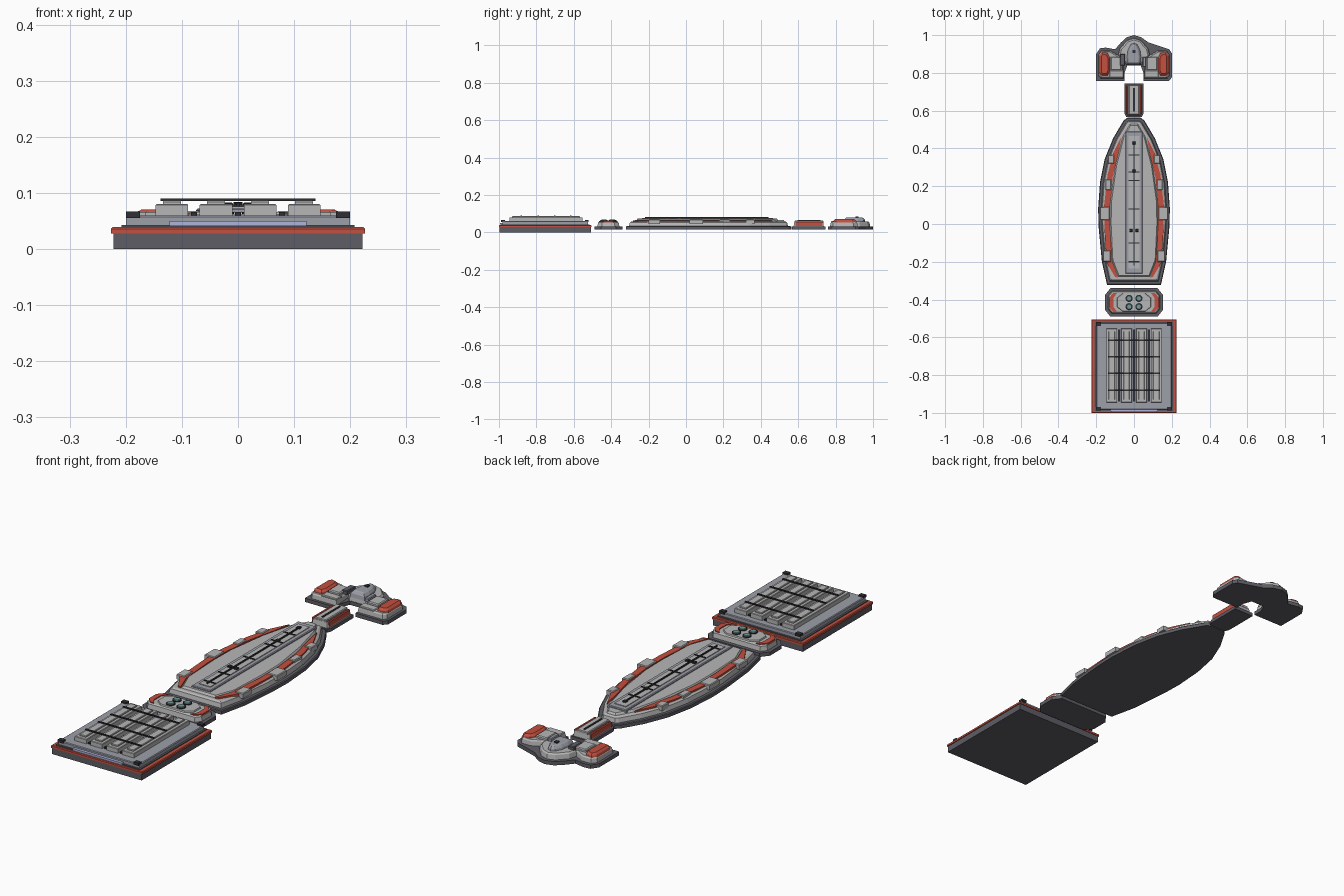
import bpy, bmesh, math
from mathutils import Vector


def mat(name, r, g, b):
    m = bpy.data.materials.new(name)
    m.diffuse_color = (r, g, b, 1)
    return m


DARK = mat("dark_grey", 0.11, 0.11, 0.13)
BLACK = mat("black_trim", 0.03, 0.03, 0.035)
RED = mat("red_paint", 0.55, 0.08, 0.05)
STEEL = mat("steel", 0.34, 0.35, 0.40)
LIGHT = mat("light_grey", 0.47, 0.47, 0.47)
BLUE = mat("blue_strip", 0.42, 0.46, 0.72)
TEAL = mat("teal", 0.16, 0.32, 0.32)


def inset(pts, d):
    """Move every edge of a counter-clockwise outline inward by d."""
    out, n = [], len(pts)
    for i in range(n):
        a, b, c = (Vector(pts[(i + k) % n]) for k in (-1, 0, 1))
        e, f = (b - a).normalized(), (c - b).normalized()
        n1, n2 = Vector((-e.y, e.x)), Vector((-f.y, f.x))
        out.append(b + (n1 + n2) * (d / max(0.35, 1 + n1.dot(n2))))
    return out


def plate(name, outline, levels, m):
    """Stack of outlines; levels are (inset, z) pairs from bottom to top."""
    bm = bmesh.new()
    rings = [[bm.verts.new((p[0], p[1], z)) for p in inset(outline, d)] for d, z in levels]
    n = len(outline)
    for lo, hi in zip(rings, rings[1:]):
        for i in range(n):
            j = (i + 1) % n
            bm.faces.new((lo[i], lo[j], hi[j], hi[i]))
    bm.faces.new(rings[0][::-1])
    bm.faces.new(rings[-1])
    bmesh.ops.recalc_face_normals(bm, faces=bm.faces)
    me = bpy.data.meshes.new(name)
    bm.to_mesh(me)
    bm.free()
    ob = bpy.data.objects.new(name, me)
    bpy.context.collection.objects.link(ob)
    me.materials.append(m)
    return ob


def rect(x0, x1, y0, y1):
    return [(x0, y0), (x1, y0), (x1, y1), (x0, y1)]


def sym(right):
    """Complete a right-hand half outline (bottom to top) by mirroring."""
    return right + [(-x, y) for x, y in reversed(right) if x > 0]


def box(name, x0, x1, y0, y1, z0, z1, m, bev=0.0):
    return plate(name, rect(x0, x1, y0, y1), [(0, z0), (0, z1 - bev), (bev, z1)] if bev else [(0, z0), (0, z1)], m)


def mirror(ob):
    md = ob.modifiers.new("mirror", 'MIRROR')
    md.use_axis = (True, False, False)
    return ob


# Cargo block at the stern
box("stern_base", -0.222, 0.222, -0.998, -0.508, 0, 0.03, DARK)
box("stern_red_band", -0.226, 0.226, -1.0, -0.505, 0.028, 0.039, RED, 0.003)
box("stern_rim", -0.208, 0.208, -0.99, -0.517, 0.038, 0.043, DARK)
box("stern_deck", -0.2, 0.2, -0.982, -0.525, 0.04, 0.06, STEEL, 0.003)
box("stern_blue_strip", -0.122, 0.122, -0.995, -0.98, 0.041, 0.05, BLUE)
for y in (-0.978, -0.53):
    mirror(box("corner_pad", 0.175, 0.2, y - 0.01, y + 0.01, 0.055, 0.067, BLACK))
for i in range(4):
    x = -0.1177 + i * 0.0785
    box("cargo_block", x - 0.029, x + 0.029, -0.945, -0.553, 0.058, 0.08, LIGHT, 0.002)
    box("cargo_lid", x - 0.016, x + 0.016, -0.93, -0.568, 0.08, 0.086, LIGHT, 0.002)
for i in range(3):
    x = (i - 1) * 0.0785
    box("cargo_gap_rail", x - 0.005, x + 0.005, -0.94, -0.558, 0.058, 0.066, BLACK)
for y in (-0.88, -0.79, -0.703, -0.615):
    box("cargo_strap", -0.138, 0.138, y - 0.004, y + 0.004, 0.0855, 0.09, BLACK)

# Engine pod between cargo block and hull
pod = sym([(0.125, -0.49), (0.153, -0.455), (0.153, -0.375), (0.125, -0.34)])
plate("pod_base", pod, [(0, 0.015), (0, 0.032)], DARK)
plate("pod_body", pod, [(0.016, 0.032), (0.02, 0.052), (0.026, 0.056)], LIGHT)
mirror(plate("pod_red_side", [(0.09, -0.464), (0.11, -0.464), (0.132, -0.44), (0.132, -0.39),
                              (0.11, -0.365), (0.09, -0.365), (0.108, -0.39), (0.108, -0.44)],
             [(0, 0.05), (0, 0.06)], RED))
plate("pod_centre", sym([(0.06, -0.465), (0.092, -0.44), (0.092, -0.39), (0.06, -0.365)]),
      [(0, 0.05), (0.004, 0.062)], LIGHT)
for x in (-0.026, 0.026):
    for y in (-0.438, -0.394):
        c = [(x + math.cos(a * math.pi / 8) * 0.019, y + math.sin(a * math.pi / 8) * 0.019) for a in range(16)]
        plate("pod_port_ring", c, [(0, 0.06), (0, 0.066)], BLACK)
        plate("pod_port", c, [(0.004, 0.066), (0.006, 0.069)], TEAL)

# Main hull
hull = sym([(0.143, -0.322), (0.17, -0.2), (0.187, -0.02), (0.19, 0.08), (0.18, 0.22),
            (0.155, 0.345), (0.11, 0.455), (0.055, 0.548), (0.035, 0.563)])
plate("hull_base", hull, [(0, 0.015), (0, 0.03), (0.004, 0.033)], DARK)
plate("hull_body", hull, [(0.017, 0.032), (0.022, 0.052), (0.03, 0.057)], LIGHT)
inner = sym([(0.085, -0.28), (0.12, -0.19), (0.129, 0), (0.127, 0.12), (0.1, 0.31), (0.062, 0.46), (0.022, 0.53)])
plate("hull_deck", inner, [(0, 0.055), (0.008, 0.066)], LIGHT)
mirror(plate("hull_red_stripe", [(0.085, -0.284), (0.1, -0.28), (0.145, -0.205), (0.156, -0.03), (0.158, 0.1),
                                 (0.14, 0.26), (0.11, 0.375), (0.068, 0.46), (0.08, 0.39), (0.113, 0.25),
                                 (0.128, 0.1), (0.128, -0.03), (0.115, -0.2)], [(0, 0.052), (0, 0.064)], RED))
for x0, x1, y0, y1 in ((0.105, 0.138, 0.32, 0.365), (0.122, 0.152, 0.18, 0.235),
                       (0.13, 0.18, 0.02, 0.09), (0.125, 0.165, -0.2, -0.14)):
    mirror(box("hull_side_block", x0, x1, y0, y1, 0.045, 0.068, LIGHT, 0.003))

# Raised spine with rails
box("spine", -0.046, 0.046, -0.262, 0.49, 0.06, 0.073, STEEL, 0.003)
box("spine_panel", -0.028, 0.028, -0.235, 0.465, 0.072, 0.076, LIGHT)
box("spine_rail", -0.003, 0.003, -0.22, 0.44, 0.076, 0.081, BLACK)
for y in (0.365, 0.275, 0.23, 0.08, -0.1, -0.2):
    box("spine_rib", -0.028, 0.028, y - 0.003, y + 0.003, 0.075, 0.079, BLACK)
for x, y in ((0, 0.43), (0, 0.28), (0.017, -0.035), (-0.017, -0.035)):
    box("spine_stud", x - 0.008, x + 0.008, y - 0.008, y + 0.008, 0.075, 0.083, BLACK, 0.002)

# Neck
neck = sym([(0.042, 0.567), (0.05, 0.585), (0.05, 0.745)])
plate("neck_base", neck, [(0, 0.015), (0, 0.03)], DARK)
plate("neck_body", neck, [(0.008, 0.03), (0.012, 0.054)], LIGHT)
mirror(box("neck_red_side", 0.031, 0.043, 0.585, 0.73, 0.035, 0.058, RED, 0.003))
box("neck_top", -0.028, 0.028, 0.58, 0.735, 0.05, 0.062, LIGHT, 0.003)
box("neck_rail", -0.004, 0.004, 0.595, 0.72, 0.06, 0.065, BLACK)

# Bow with two side pods, right shoulder straighter than left
bow = [(0.05, 0.758), (0.185, 0.758), (0.2, 0.775), (0.2, 0.905), (0.186, 0.925), (0.075, 0.962), (0.04, 0.988),
       (0, 1.0), (-0.04, 0.988), (-0.07, 0.96), (-0.1, 0.925), (-0.15, 0.934), (-0.18, 0.93), (-0.2, 0.9),
       (-0.2, 0.758), (-0.05, 0.758), (-0.05, 0.80), (-0.035, 0.84), (0.035, 0.84), (0.05, 0.80)]
plate("bow_base", bow, [(0, 0.015), (0, 0.032)], DARK)
mirror(plate("bow_side_pod", [(0.052, 0.77), (0.175, 0.77), (0.189, 0.785), (0.189, 0.895), (0.172, 0.918),
                              (0.125, 0.918), (0.06, 0.88)], [(0, 0.03), (0.003, 0.05), (0.008, 0.056)], LIGHT))
plate("bow_nose", sym([(0.04, 0.842), (0.085, 0.89), (0.075, 0.93), (0.035, 0.973), (0, 0.985)]),
      [(0, 0.03), (0.004, 0.052), (0.01, 0.058)], LIGHT)
mirror(plate("bow_red_cover", [(0.138, 0.785), (0.172, 0.785), (0.185, 0.8), (0.185, 0.89), (0.17, 0.913),
                               (0.138, 0.905), (0.126, 0.88), (0.126, 0.81)],
             [(0, 0.05), (0.003, 0.062), (0.012, 0.07)], RED))
mirror(box("bow_pod_block", 0.068, 0.124, 0.815, 0.885, 0.05, 0.068, LIGHT, 0.004))
mirror(box("bow_pod_step", 0.055, 0.13, 0.775, 0.812, 0.05, 0.06, LIGHT, 0.003))
plate("bow_dome", sym([(0.036, 0.842), (0.04, 0.88), (0.034, 0.92), (0.018, 0.952), (0, 0.96)]),
      [(0, 0.05), (0.003, 0.066), (0.01, 0.076), (0.016, 0.079)], STEEL)
box("bow_sensor", -0.008, 0.008, 0.905, 0.922, 0.075, 0.084, BLACK)
box("left_equipment", -0.075, -0.048, 0.84, 0.9, 0.055, 0.072, DARK, 0.003)
box("right_equipment", 0.046, 0.064, 0.83, 0.885, 0.055, 0.072, STEEL, 0.003)
